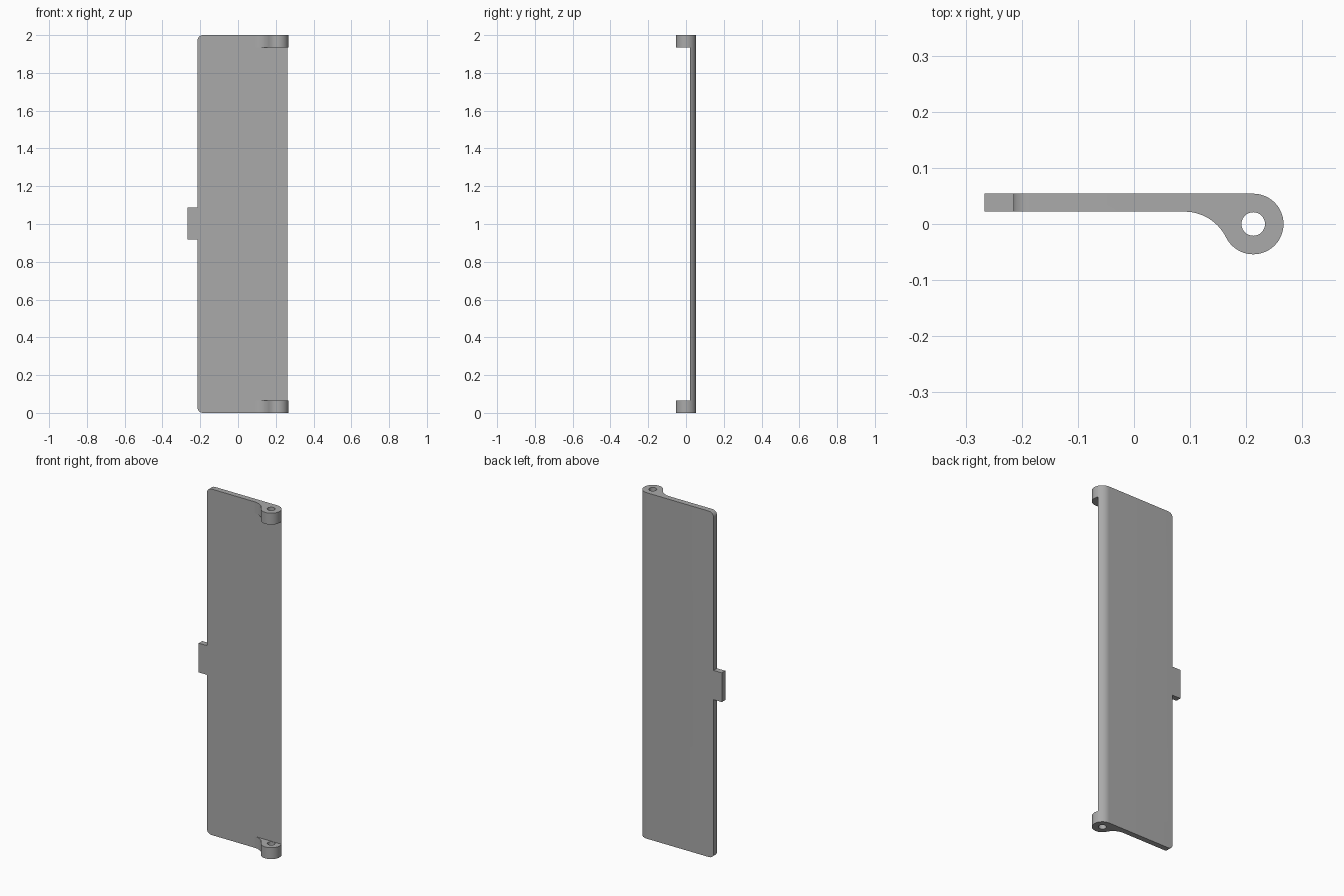
import bpy, bmesh
from math import sin, cos, pi, atan2, asin, sqrt

cube = bpy.data.objects.get("Cube")
if cube:
    bpy.data.objects.remove(cube)

HEIGHT = 2.0
LEFT, EDGE = -0.2665, -0.215        # tab end and plate edge
FRONT, BACK = 0.022, 0.054          # plate faces
PIN_X, R_OUT, R_HOLE = 0.2125, 0.054, 0.021
LUG_H = 0.066
FILLET_X = 0.09                     # where the fillet leaves the plate

gray = bpy.data.materials.new("plain gray")
gray.use_nodes = True
COLOR = (0.4, 0.4, 0.4, 1)
gray.diffuse_color = COLOR
gray.node_tree.nodes["Principled BSDF"].inputs["Base Color"].default_value = COLOR


def arc(cx, cy, r, a0, a1, n):
    return [(cx + r * cos(a0 + (a1 - a0) * i / n), cy + r * sin(a0 + (a1 - a0) * i / n))
            for i in range(n + 1)]


def prism(name, loops, z0, z1, round_x=None):
    """Extrude an outline (plus optional hole loops) from z0 to z1."""
    bm = bmesh.new()
    edges = []
    for loop in loops:
        vs = [bm.verts.new((x, y, z0)) for x, y in loop]
        edges += [bm.edges.new((v, vs[i - 1])) for i, v in enumerate(vs)]
    if len(loops) == 1:
        bm.faces.new(vs)
    else:
        bmesh.ops.triangle_fill(bm, edges=edges, use_beauty=True)
    out = bmesh.ops.extrude_face_region(bm, geom=bm.faces[:], use_keep_orig=True)
    top = [g for g in out["geom"] if isinstance(g, bmesh.types.BMVert)]
    bmesh.ops.translate(bm, verts=top, vec=(0, 0, z1 - z0))
    if round_x is not None:
        corners = [e for e in bm.edges if all(abs(v.co.x - round_x) < 1e-5 for v in e.verts)
                   and abs(e.verts[0].co.z - e.verts[1].co.z) < 1e-5]
        bmesh.ops.bevel(bm, geom=corners, offset=0.03, segments=8, profile=0.5,
                        affect='EDGES')
    bmesh.ops.recalc_face_normals(bm, faces=bm.faces[:])
    mesh = bpy.data.meshes.new(name)
    bm.to_mesh(mesh)
    bm.free()
    mesh.materials.append(gray)
    obj = bpy.data.objects.new(name, mesh)
    bpy.context.collection.objects.link(obj)
    bpy.ops.object.select_all(action='DESELECT')
    obj.select_set(True)
    bpy.context.view_layer.objects.active = obj
    bpy.ops.object.shade_smooth_by_angle(angle=pi / 6)
    return obj


# Door plate with a rounded hinge edge and two rounded corners
cut = asin(FRONT / R_OUT)
prism("door_plate", [[(EDGE, BACK), (EDGE, FRONT)] + arc(PIN_X, 0, R_OUT, cut, pi / 2, 12)],
      0, HEIGHT, round_x=EDGE)

# Latch tab
prism("latch_tab", [[(LEFT, FRONT), (EDGE, FRONT), (EDGE, BACK), (LEFT, BACK)]], 0.918, 1.087)

# Hinge lugs: fillet tangent to the plate and to the round knuckle, with a pin hole
dx = PIN_X - FILLET_X
r_fil = (dx ** 2 + FRONT ** 2 - R_OUT ** 2) / (2 * (R_OUT + FRONT))
fil_y = FRONT - r_fil
touch = atan2(-fil_y, dx)
outline = (arc(FILLET_X, fil_y, r_fil, pi / 2, touch, 14)
           + arc(PIN_X, 0, R_OUT, touch - pi, cut, 36)[1:])
hole = arc(PIN_X, 0, R_HOLE, 0, 2 * pi, 32)[:-1]
for name, z in (("lower_hinge_lug", 0), ("upper_hinge_lug", HEIGHT - LUG_H)):
    prism(name, [outline, hole], z, z + LUG_H)
